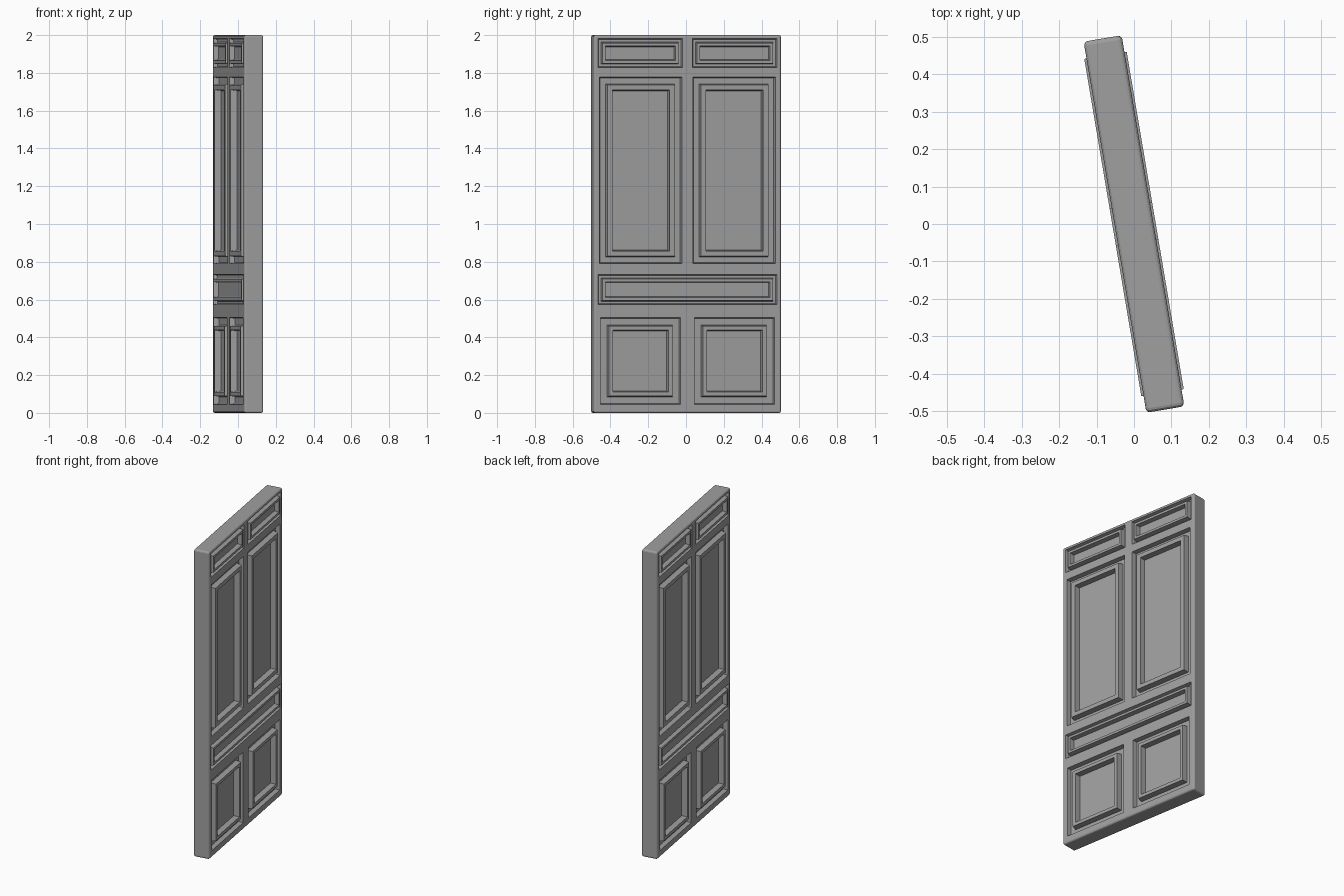
import bpy, bmesh, math
from mathutils import Matrix

cube = bpy.data.objects.get("Cube")
if cube:
    bpy.data.objects.remove(cube, do_unlink=True)

WIDTH, THICK, HEIGHT = 1.006, 0.103, 2.0
SWING = math.radians(9.6)
SLOPE, PROUD = 0.005, 0.006

# Panels: y range, z range, moulding start, moulding end, recess depth
panels = []
for lo, hi, z0, z1, start, end, depth in (
    (0.027, 0.48, 1.828, 1.981, 0.023, 0.043, 0.022),   # top panels
    (0.03, 0.472, 0.79, 1.777, 0.04, 0.072, 0.028),     # tall panels
    (0.037, 0.467, 0.045, 0.504, 0.045, 0.071, 0.028),  # bottom panels
):
    panels.append((lo, hi, z0, z1, start, end, depth))
    panels.append((-hi, -lo, z0, z1, start, end, depth))
panels.append((-0.48, 0.48, 0.573, 0.732, 0.023, 0.043, 0.022))  # middle panel

# Slab with softened edges
bm = bmesh.new()
bmesh.ops.create_cube(bm, size=1)
bmesh.ops.scale(bm, vec=(THICK, WIDTH, HEIGHT), verts=bm.verts)
bmesh.ops.translate(bm, vec=(0, 0, HEIGHT / 2), verts=bm.verts)
bmesh.ops.bevel(bm, geom=bm.edges[:], offset=0.011, segments=3,
                profile=0.5, affect='EDGES')
bm.normal_update()


def rectangle(side, panel, inset, height):
    """Four corners of a panel outline, inset and raised from the slab face."""
    y0, y1, z0, z1 = panel[:4]
    x = side * (THICK / 2 + height)
    corners = ((y0 + inset, z0 + inset), (y1 - inset, z0 + inset),
               (y1 - inset, z1 - inset), (y0 + inset, z1 - inset))
    return [bm.verts.new((x, y, z)) for y, z in corners]


def carve(side, panel, loop):
    """Sink a panel from its outline and raise a moulding ring inside it."""
    start, end, depth = panel[4:]
    for inset, height in ((SLOPE, -depth), (start - SLOPE, -depth),
                          (start, PROUD), (end - SLOPE, PROUD),
                          (end, -depth)):
        inner = rectangle(side, panel, inset, height)
        for i in range(4):
            j = (i + 1) % 4
            bm.faces.new((loop[i], loop[j], inner[j], inner[i]))
        loop = inner
    bm.faces.new(loop)


# Each broad face is refilled around its panel openings, then panelled
for side in (1, -1):
    broad = max(bm.faces, key=lambda f: f.normal.x * side * f.calc_area())
    edges = list(broad.edges)
    bm.faces.remove(broad)
    outlines = [rectangle(side, p, 0, 0) for p in panels]
    for loop in outlines:
        edges += [bm.edges.new((loop[i - 1], loop[i])) for i in range(4)]
    bmesh.ops.triangle_fill(bm, edges=edges, use_beauty=True,
                            normal=(side, 0, 0))
    for panel, loop in zip(panels, outlines):
        carve(side, panel, loop)
    bm.normal_update()

bmesh.ops.recalc_face_normals(bm, faces=bm.faces)

# Door stands slightly swung
bmesh.ops.rotate(bm, cent=(0, 0, 0), matrix=Matrix.Rotation(SWING, 3, 'Z'),
                 verts=bm.verts)
mesh = bpy.data.meshes.new("panelled_door")
bm.to_mesh(mesh)
bm.free()
door = bpy.data.objects.new("panelled_door", mesh)
bpy.context.collection.objects.link(door)

# Plain grey paint
paint = bpy.data.materials.new("grey_paint")
paint.use_nodes = True
grey = (0.35, 0.35, 0.35, 1)
paint.diffuse_color = grey
paint.node_tree.nodes["Principled BSDF"].inputs["Base Color"].default_value = grey
mesh.materials.append(paint)
